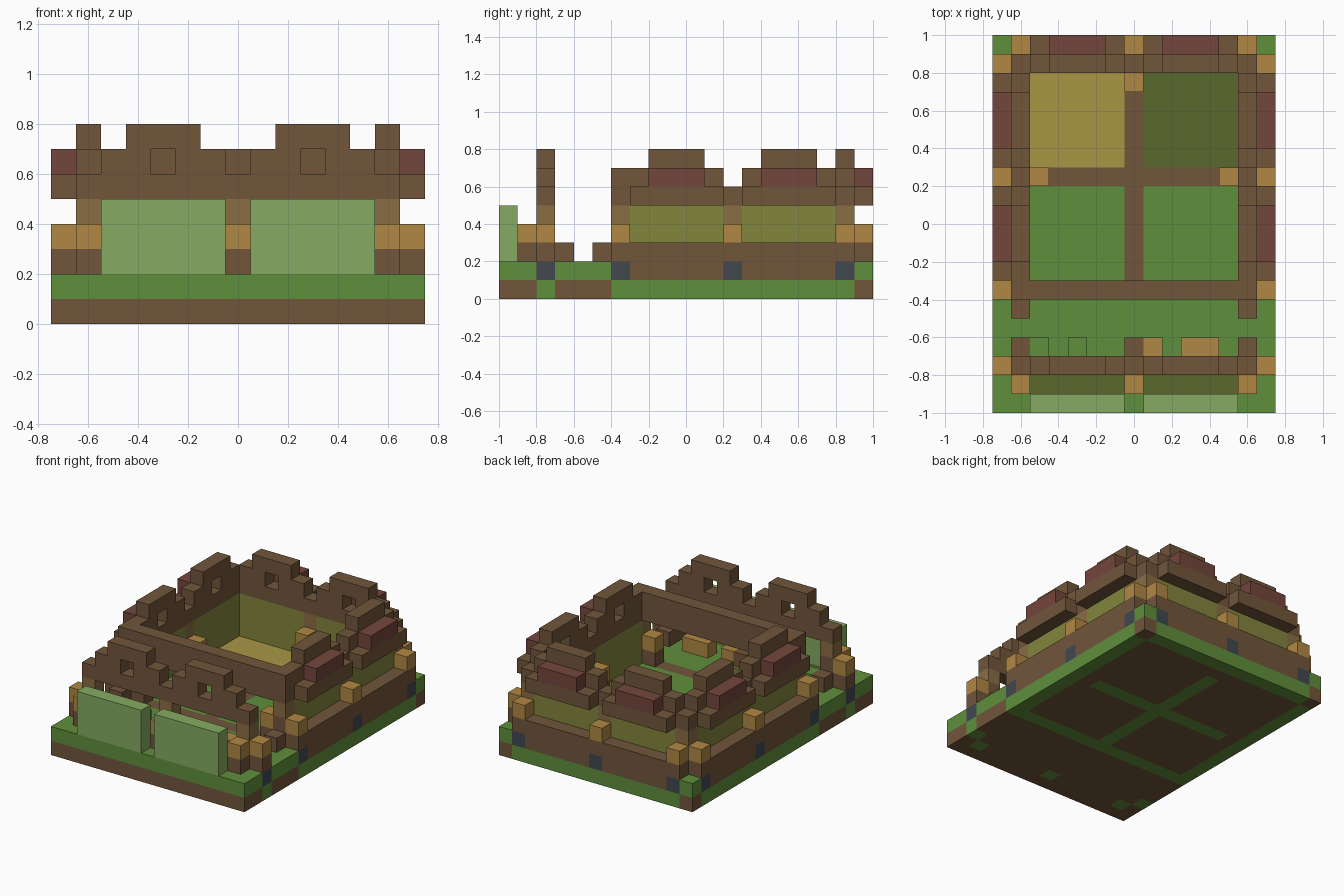
import bpy
import bmesh

if "Cube" in bpy.data.objects:
    bpy.data.objects.remove(bpy.data.objects["Cube"])

UNIT = 0.1
NX, NY = 15, 20


def material(name, code):
    rgb = [int(code[n:n + 2], 16) / 255 for n in (0, 2, 4)]
    lin = [c / 12.92 if c < 0.04 else ((c + 0.055) / 1.055) ** 2.4 for c in rgb]
    mat = bpy.data.materials.new(name)
    mat.use_nodes = True
    mat.diffuse_color = (*lin, 1)
    mat.node_tree.nodes["Principled BSDF"].inputs["Base Color"].default_value = (*lin, 1)
    return mat


BROWN = material("timber brown", "71563B")
GRASS = material("grass green", "5F8F3B")
STONE = material("stone grey", "414850")
AMBER = material("amber wood", "B08743")
TAN = material("tan post", "8A6D44")
OLIVE = material("olive wall", "82863C")
DARK = material("dark moss", "5A692C")
STRAW = material("straw floor", "A89645")
HEDGE = material("pale hedge", "86AB62")
RED = material("red tile", "74463C")

cells = {}  # block position -> (part name, material)


def fill(part, mat, xs, ys, zs, mirror=True):
    """Fill a block range, and its mirror image across x."""
    for i in range(*xs):
        for j in range(*ys):
            for k in range(*zs):
                cells[i, j, k] = (part, mat)
                if mirror:
                    cells[NX - 1 - i, j, k] = (part, mat)


def clear(i, j, k):
    for x in (i, NX - 1 - i):
        cells.pop((x, j, k), None)


def at(i, j):
    return (i, i + 1), (j, j + 1)


# Ground slab and floors
fill("ground", BROWN, (0, NX), (0, NY), (0, 1), False)
fill("ground", GRASS, (0, NX), (0, NY), (1, 2), False)
fill("ground", DARK, (2, 7), (1, 2), (1, 2))
fill("ground", STRAW, (2, 7), (13, 18), (1, 2), False)
fill("ground", DARK, (8, 13), (13, 18), (1, 2), False)
fill("floor_beams", BROWN, (2, 8), (12, 13), (1, 2))
fill("floor_beams", BROWN, (7, 8), (7, 18), (1, 2))
fill("floor_beams", BROWN, (1, 8), (6, 7), (1, 2))

# Outer plinth and recessed walls
fill("plinth", BROWN, (14, 15), (7, 18), (1, 3))
fill("plinth", BROWN, (1, 8), (19, 20), (1, 3))
fill("walls", OLIVE, (13, 14), (6, 19), (2, 5))
fill("walls", OLIVE, (1, 8), (18, 19), (2, 5))

# Inner posts that carry the beams
for i, j in [(13, 2), (13, 6), (13, 12), (13, 18), (7, 2), (7, 18)]:
    fill("inner_posts", BROWN, *at(i, j), (2, 4))
    fill("inner_posts", TAN, *at(i, j), (4, 5))

# Outer posts: stone foot, timber, amber cap
for i, j in [(14, 2), (14, 6), (14, 12), (14, 18), (13, 1), (7, 1), (13, 19), (7, 19)]:
    fill("outer_posts", STONE, *at(i, j), (1, 2))
    fill("outer_posts", BROWN, *at(i, j), (2, 3))
    fill("outer_posts", AMBER, *at(i, j), (3, 4))

# Brackets on the room side of the posts
for i, j in [(12, 12), (7, 17), (12, 6)]:
    fill("brackets", BROWN, *at(i, j), (2, 3))
    fill("brackets", AMBER, *at(i, j), (3, 4))
for i, j in [(13, 3), (7, 3), (13, 5)]:
    fill("brackets", BROWN, *at(i, j), (2, 3))

# Porch boxes and front hedges
for i in (2, 4):
    fill("planters", GRASS, *at(i, 3), (2, 3), False)
for i in (8, 10, 11):
    fill("crates", AMBER, *at(i, 3), (2, 3), False)
fill("hedges", HEDGE, (2, 7), (0, 1), (2, 5))

# Beams, and the straight beam over the entrance
fill("beams", BROWN, (13, 14), (6, 19), (5, 6))
fill("beams", BROWN, (1, 8), (18, 19), (5, 6))
fill("beams", BROWN, (1, 8), (2, 3), (5, 6))
fill("beams", BROWN, (1, 8), (6, 7), (5, 7))

# Stepped gables with a window hole, on the front, back and sides
for j in (2, 18):
    fill("gables", BROWN, (2, 7), (j, j + 1), (6, 7))
    fill("gables", BROWN, (3, 6), (j, j + 1), (7, 8))
    clear(4, j, 6)
for start in (7, 13):
    fill("gables", BROWN, (13, 14), (start, start + 5), (6, 7))
    fill("gables", BROWN, (13, 14), (start + 1, start + 4), (7, 8))
    clear(13, start + 2, 6)
    # Side eaves
    fill("eaves", BROWN, (14, 15), (start, start + 5), (5, 6))
    fill("eave_tiles", RED, (14, 15), (start + 1, start + 4), (6, 7))

# Back eaves
fill("eaves", BROWN, (2, 7), (19, 20), (5, 6))
fill("eave_tiles", RED, (3, 6), (19, 20), (6, 7))

# Turf under everything that is built into the ground
for (i, j, k), (part, mat) in list(cells.items()):
    if k == 1 and part != "ground":
        cells[i, j, 0] = ("ground", GRASS)

# Corner signs of a block face, found for each axis and side
AXES = [(a, s) for a in range(3) for s in (0, 1)]


def face_corners(pos, axis, side):
    u, v = (axis + 1) % 3, (axis + 2) % 3
    ring = [(0, 0), (1, 0), (1, 1), (0, 1)]
    if not side:
        ring.reverse()
    for du, dv in ring:
        p = list(pos)
        p[axis] += side
        p[u] += du
        p[v] += dv
        yield ((p[0] - NX / 2) * UNIT, (p[1] - NY / 2) * UNIT, p[2] * UNIT)


# One object for each part, made of the exposed block faces
for part in sorted({c[0] for c in cells.values()}):
    mesh = bpy.data.meshes.new(part)
    bm = bmesh.new()
    mats = []
    for pos, (owner, mat) in cells.items():
        if owner != part:
            continue
        if mat not in mats:
            mats.append(mat)
        for axis, side in AXES:
            near = list(pos)
            near[axis] += 1 if side else -1
            if tuple(near) in cells:
                continue
            face = bm.faces.new([bm.verts.new(c) for c in face_corners(pos, axis, side)])
            face.material_index = mats.index(mat)
    bmesh.ops.remove_doubles(bm, verts=bm.verts[:], dist=UNIT / 100)
    bmesh.ops.dissolve_limit(bm, angle_limit=0.01, verts=bm.verts[:],
                             edges=bm.edges[:], delimit={'MATERIAL'})
    bm.to_mesh(mesh)
    bm.free()
    for mat in mats:
        mesh.materials.append(mat)
    bpy.context.collection.objects.link(bpy.data.objects.new(part, mesh))
